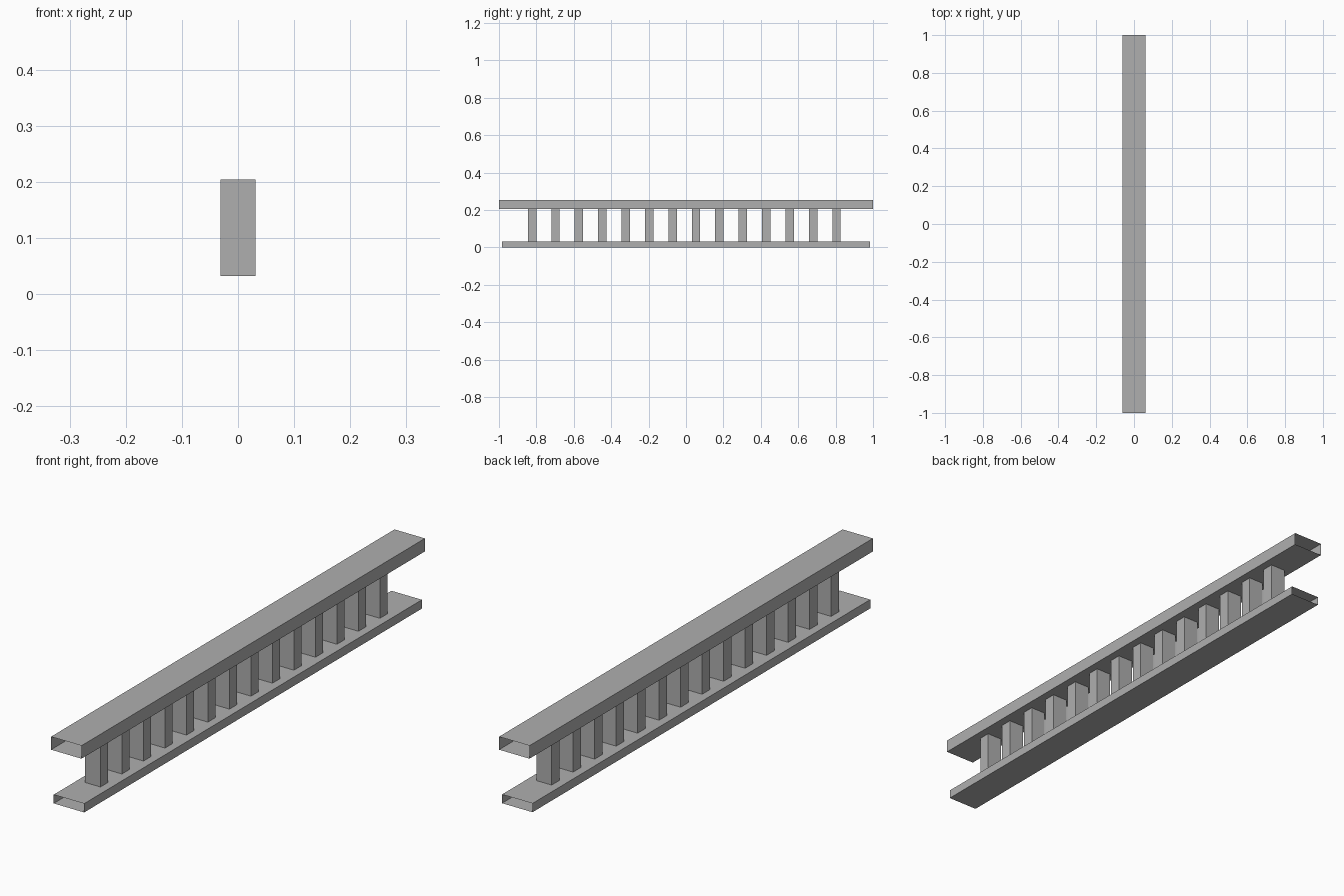
import bpy, bmesh
from mathutils import Matrix, Vector

if "Cube" in bpy.data.objects:
    bpy.data.objects.remove(bpy.data.objects["Cube"])

# Dark grey paint shared by all parts
paint = bpy.data.materials.new("dark_grey")
paint.diffuse_color = (0.43, 0.43, 0.43, 1)
paint.use_nodes = True
paint.node_tree.nodes["Principled BSDF"].inputs["Base Color"].default_value = paint.diffuse_color


def open_box(name, size, center, open_axis):
    """Box without the two end faces along open_axis (0=x, 1=y, 2=z)."""
    bm = bmesh.new()
    bmesh.ops.create_cube(bm, size=1)
    bm.normal_update()
    ends = [f for f in bm.faces if abs(f.normal[open_axis]) > 0.5]
    bmesh.ops.delete(bm, geom=ends, context='FACES_ONLY')
    bmesh.ops.transform(bm, matrix=Matrix.Diagonal((*size, 1)), verts=bm.verts)
    mesh = bpy.data.meshes.new(name)
    bm.to_mesh(mesh)
    bm.free()
    mesh.materials.append(paint)
    obj = bpy.data.objects.new(name, mesh)
    obj.location = Vector(center)
    bpy.context.collection.objects.link(obj)
    return obj


Z_LOW, Z_HIGH, Z_TOP = 0.0325, 0.204, 0.252
WIDTH = 0.124

# Rails: hollow, open at both ends
open_box("top_rail", (WIDTH, 2.0, Z_TOP - Z_HIGH), (0, 0, (Z_HIGH + Z_TOP) / 2), 1)
open_box("bottom_rail", (WIDTH, 1.967, Z_LOW), (0, -0.001, Z_LOW / 2), 1)

# Row of balusters between the rails
COUNT, FIRST, STEP = 14, -0.823, 0.1252
for i in range(COUNT):
    open_box(f"baluster_{i + 1}", (0.0625, 0.045, Z_HIGH - Z_LOW),
             (0, FIRST + i * STEP, (Z_LOW + Z_HIGH) / 2), 2)
